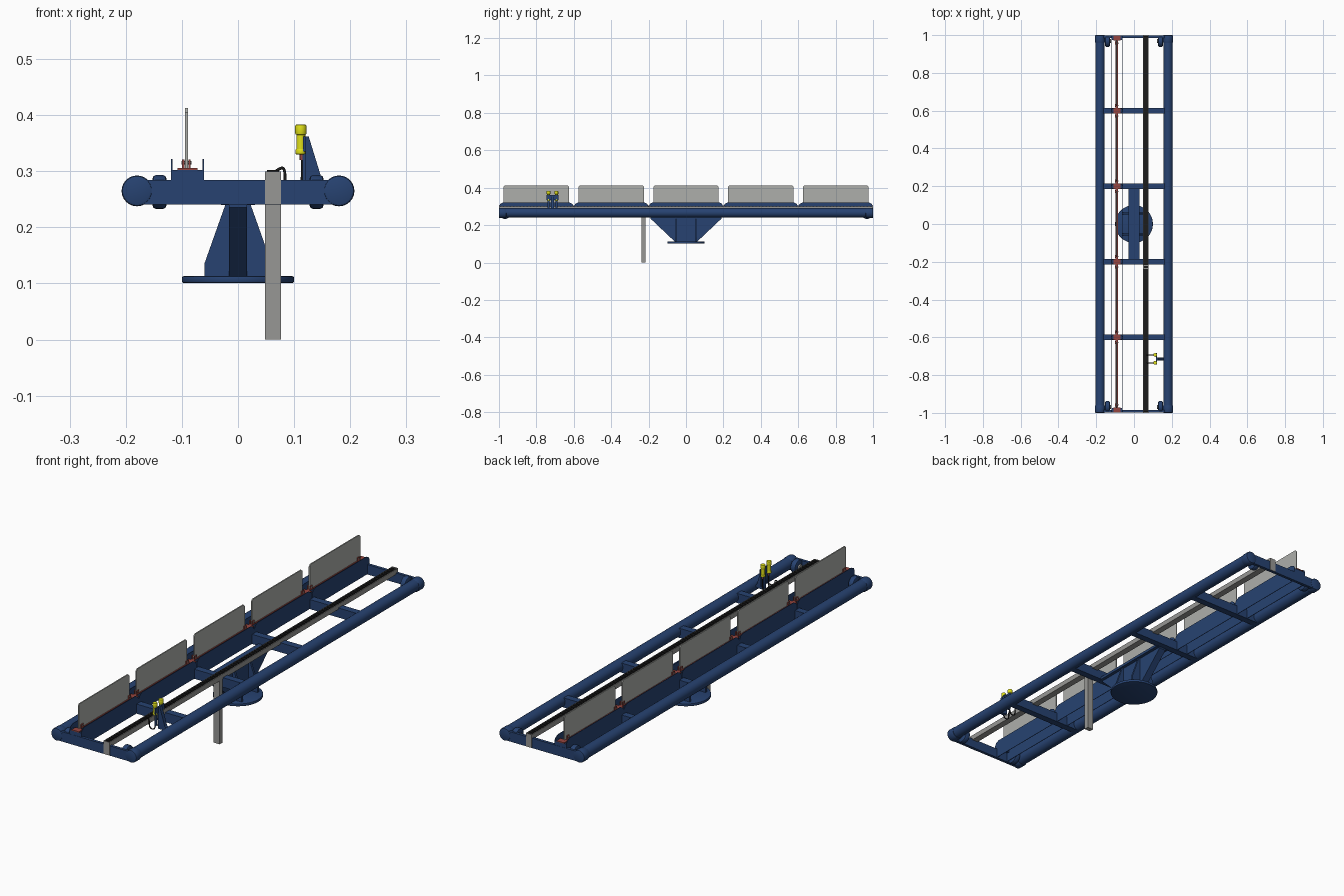
import bpy, bmesh, math
from mathutils import Vector, Matrix

if "Cube" in bpy.data.objects:
    bpy.data.objects.remove(bpy.data.objects["Cube"])


def material(name, rgb):
    m = bpy.data.materials.new(name)
    m.diffuse_color = (*rgb, 1)
    m.use_nodes = True
    m.node_tree.nodes["Principled BSDF"].inputs["Base Color"].default_value = m.diffuse_color
    return m


NAVY = material("navy paint", (0.02, 0.055, 0.165))
STEEL = material("grey steel", (0.31, 0.31, 0.30))
PANEL = material("pale grey panel", (0.42, 0.43, 0.41))
RED = material("dull red", (0.30, 0.06, 0.05))
BLACK = material("black rubber", (0.012, 0.012, 0.012))
YELLOW = material("yellow", (0.75, 0.75, 0.01))


def finish(name, bm, mat, smooth=False):
    bmesh.ops.recalc_face_normals(bm, faces=bm.faces)
    me = bpy.data.meshes.new(name)
    bm.to_mesh(me)
    bm.free()
    ob = bpy.data.objects.new(name, me)
    bpy.context.collection.objects.link(ob)
    me.materials.append(mat)
    if smooth:
        bpy.ops.object.select_all(action='DESELECT')
        ob.select_set(True)
        bpy.context.view_layer.objects.active = ob
        bpy.ops.object.shade_smooth_by_angle(angle=math.radians(35))
    return ob


def add_box(bm, x, y, z):
    """Box from (min, max) ranges."""
    c = Vector([(a + b) / 2 for a, b in (x, y, z)])
    s = [b - a for a, b in (x, y, z)]
    bmesh.ops.create_cube(bm, size=1, matrix=Matrix.Translation(c) @ Matrix.Diagonal((*s, 1)))


def box(name, x, y, z, mat):
    bm = bmesh.new()
    add_box(bm, x, y, z)
    return finish(name, bm, mat)


def rod(name, c, r, length, axis, mat, seg=24, bevel=0):
    """Cylinder centred at c along X, Y or Z."""
    bm = bmesh.new()
    rot = {'X': Matrix.Rotation(math.pi / 2, 4, 'Y'),
           'Y': Matrix.Rotation(math.pi / 2, 4, 'X'), 'Z': Matrix()}[axis]
    bmesh.ops.create_cone(bm, cap_ends=True, segments=seg, radius1=r, radius2=r,
                          depth=length, matrix=Matrix.Translation(c) @ rot)
    if bevel:
        rim = [e for f in bm.faces if len(f.verts) > 4 for e in f.edges]
        bmesh.ops.bevel(bm, geom=rim, offset=bevel, segments=2, profile=0.5, affect='EDGES')
    return finish(name, bm, mat, True)


def plate(name, pts, lo, hi, axis, mat):
    """Extrude a 2D profile: axis X takes (y, z) points, axis Y takes (x, z) points."""
    def put(p, d):
        return (d, p[0], p[1]) if axis == 'X' else (p[0], d, p[1])
    bm = bmesh.new()
    f = bm.faces.new([bm.verts.new(put(p, lo)) for p in pts])
    new = bmesh.ops.extrude_face_region(bm, geom=[f])['geom']
    move = Vector(put((0, 0), hi - lo))
    bmesh.ops.translate(bm, vec=move, verts=[v for v in new if isinstance(v, bmesh.types.BMVert)])
    return finish(name, bm, mat)


def cable(name, pts, r, mat):
    cu = bpy.data.curves.new(name, 'CURVE')
    cu.dimensions = '3D'
    cu.bevel_depth = r
    cu.bevel_resolution = 2
    cu.resolution_u = 6
    sp = cu.splines.new('NURBS')
    sp.points.add(len(pts) - 1)
    for p, co in zip(sp.points, pts):
        p.co = (*co, 1)
    sp.use_endpoint_u = True
    sp.order_u = 3
    ob = bpy.data.objects.new(name, cu)
    bpy.context.collection.objects.link(ob)
    cu.materials.append(mat)


# Long side tubes with end caps, and corner rollers with hub bolts
for s in (-1, 1):
    rod("side_tube", (s * 0.18, 0, 0.266), 0.025, 1.98, 'Y', NAVY)
    for e in (-1, 1):
        rod("tube_cap", (s * 0.18, e * 0.98, 0.265), 0.0275, 0.04, 'Y', NAVY, 24, 0.005)
        rod("corner_roller", (s * 0.14, e * 0.968, 0.263), 0.030, 0.025, 'X', NAVY, 24, 0.006)
        rod("roller_hub", (s * 0.125, e * 0.968, 0.263), 0.011, 0.008, 'X', STEEL, 16)

# Cross beams and thin end beams
for y in (-0.6, -0.2, 0.2, 0.6):
    box("cross_beam", (-0.175, 0.175), (y - 0.015, y + 0.015), (0.242, 0.284), NAVY)
for e in (-1, 1):
    y = sorted((e * 0.985, e * 0.998))
    box("end_beam", (-0.18, 0.18), y, (0.241, 0.284), NAVY)

# Pedestal: foot flange, flared web, top plate and side gussets
rod("foot_flange", (0, 0, 0.107), 0.1, 0.012, 'Z', NAVY, 48, 0.003)
plate("pedestal_web", [(-0.06, 0.112), (0.06, 0.112), (0.19, 0.235), (0.19, 0.243),
                       (-0.19, 0.243), (-0.19, 0.235)], -0.016, 0.016, 'X', NAVY)
box("pedestal_top", (-0.03, 0.03), (-0.19, 0.19), (0.24, 0.252), NAVY)
for y in (-0.055, 0.055):
    plate("pedestal_gusset", [(-0.06, 0.112), (0.06, 0.112), (0.06, 0.135), (0.022, 0.242),
                              (-0.022, 0.242), (-0.06, 0.135)], y - 0.005, y + 0.005, 'Y', NAVY)

# Five bays: rounded thin guard walls and an upright panel
for i in range(5):
    y = -0.8 + 0.4 * i
    a, b = y - 0.198, y + 0.198
    wall = [(a, 0.243), (b, 0.243), (b, 0.303), (b - 0.006, 0.314), (b - 0.022, 0.322),
            (a + 0.022, 0.322), (a + 0.006, 0.314), (a, 0.303)]
    for x in (-0.118, -0.062):
        plate("guard_wall", wall, x - 0.001, x + 0.001, 'X', NAVY)
    a, b, c = y - 0.175, y + 0.175, 0.008
    plate("upright_panel", [(a, 0.306), (b, 0.306), (b, 0.413 - c), (b - c, 0.413),
                            (a + c, 0.413), (a, 0.413 - c)], -0.0945, -0.0895, 'X', PANEL)
box("panel_rail", (-0.099, -0.085), (-0.99, 0.99), (0.302, 0.306), RED)

# Saddles and red clips at the bay joints
for i in range(6):
    y = max(-0.985, min(0.985, -1 + 0.4 * i))
    box("saddle", (-0.118, -0.062), (y - 0.012, y + 0.012), (0.283, 0.302), NAVY)
    box("clip_base", (-0.108, -0.072), (y - 0.014, y + 0.014), (0.302, 0.306), RED)
    for d in (-0.028, 0.028):
        if abs(y + d) < 1:
            for x in (-0.0975, -0.0865):
                box("clip_jaw", (x - 0.002, x + 0.002), (y + d - 0.008, y + d + 0.008),
                    (0.304, 0.321), RED)
            rod("clip_bolt", (-0.092, y + d, 0.315), 0.003, 0.018, 'X', STEEL, 8)

# Channel rail with a linked black chain inside, and its hanging post
bm = bmesh.new()
for x in ((0.048, 0.051), (0.074, 0.077)):
    add_box(bm, x, (-1, 1), (0.278, 0.300))
add_box(bm, (0.048, 0.077), (-1, 1), (0.278, 0.288))
finish("channel_rail", bm, STEEL)
bm = bmesh.new()
add_box(bm, (0.0515, 0.0735), (-0.995, 0.995), (0.286, 0.297))
for i in range(110):
    y = -0.99 + i * 0.018
    add_box(bm, (0.052, 0.073), (y, y + 0.011), (0.295, 0.302))
finish("chain_strip", bm, BLACK)
box("hanging_post", (0.048, 0.077), (-0.237, -0.216), (0, 0.298), STEEL)
for e in (-1, 1):
    y = sorted((e * 0.997, e * 1.0))
    box("rail_end_plate", (0.048, 0.077), y, (0.242, 0.300), STEEL)

# Sensor bracket on the right tube
plate("bracket_gusset", [(0.118, 0.265), (0.165, 0.265), (0.150, 0.284), (0.126, 0.362),
                         (0.118, 0.362)], -0.722, -0.706, 'Y', NAVY)
box("bracket_plate", (0.116, 0.121), (-0.745, -0.683), (0.335, 0.362), NAVY)

# Twin yellow sensors with stems and looping hoses
for y in (-0.735, -0.693):
    rod("sensor_body", (0.112, y, 0.350), 0.008, 0.035, 'Z', YELLOW, 16)
    rod("sensor_head", (0.112, y, 0.374), 0.010, 0.018, 'Z', YELLOW, 16, 0.002)
    rod("sensor_collar", (0.112, y, 0.335), 0.0095, 0.010, 'Z', YELLOW, 16, 0.002)
    box("sensor_stem", (0.115, 0.120), (y - 0.006, y + 0.006), (0.284, 0.350), NAVY)
    rod("sensor_tip", (0.114, y, 0.326), 0.004, 0.012, 'Z', RED, 12)
    cable("sensor_hose", [(0.114, y, 0.326), (0.116, y, 0.295), (0.110, y, 0.262),
                          (0.084, y, 0.265), (0.084, y, 0.304), (0.076, y, 0.307),
                          (0.066, y, 0.299)], 0.0025, BLACK)
